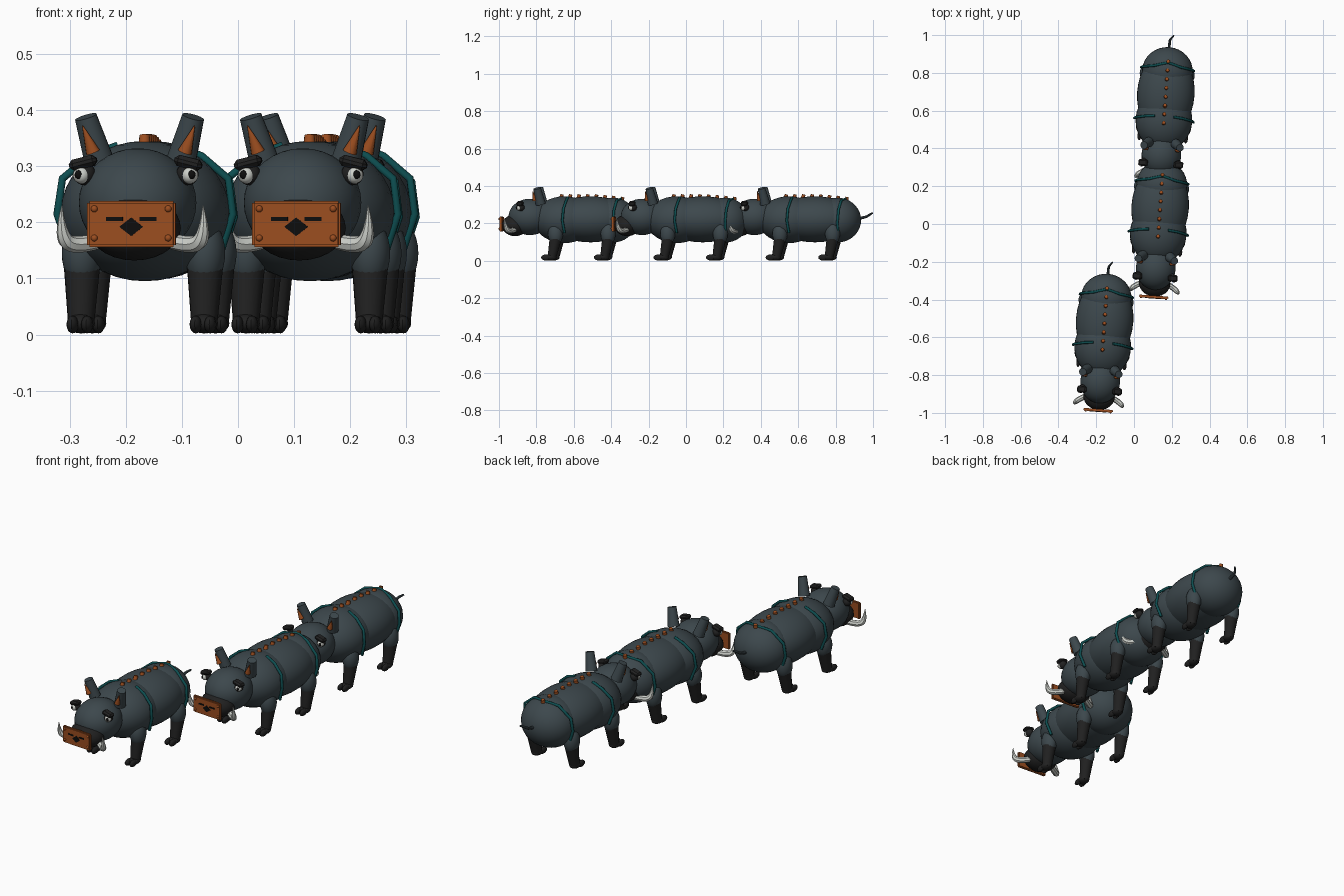
import bpy, bmesh
from math import pi, radians
from mathutils import Matrix, Vector

cube = bpy.data.objects.get("Cube")
if cube:
    bpy.data.objects.remove(cube)


def material(name, rgb):
    m = bpy.data.materials.new(name)
    m.use_nodes = True
    m.diffuse_color = (*rgb, 1)
    bsdf = m.node_tree.nodes["Principled BSDF"]
    bsdf.inputs["Base Color"].default_value = (*rgb, 1)
    bsdf.inputs["Roughness"].default_value = 0.8
    return m


HIDE = material("slate hide", (0.046, 0.064, 0.073))
DARK = material("charcoal", (0.015, 0.015, 0.015))
BLACK = material("black", (0.004, 0.004, 0.004))
COPPER = material("copper", (0.33, 0.075, 0.014))
TEAL = material("teal", (0.004, 0.075, 0.08))
IVORY = material("ivory", (0.62, 0.64, 0.6))
SIDES = (-1, 1)
parts = []


def ball(bm, c, r, n=24):
    m = Matrix.Translation(c) @ Matrix.Diagonal((*r, 1))
    bmesh.ops.create_uvsphere(bm, u_segments=n, v_segments=n // 2 + 2, radius=1, matrix=m)


def cone(bm, a, b, r1, r2, n=16):
    a, b = Vector(a), Vector(b)
    turn = (b - a).to_track_quat("Z", "Y").to_matrix().to_4x4()
    bmesh.ops.create_cone(bm, cap_ends=True, segments=n, radius1=r1, radius2=r2,
                          depth=(b - a).length, matrix=Matrix.Translation((a + b) / 2) @ turn)


def box(bm, c, size, roll=0):
    m = Matrix.Translation(c) @ Matrix.Rotation(roll, 4, "Y") @ Matrix.Diagonal((*size, 1))
    return bmesh.ops.create_cube(bm, size=1, matrix=m)["verts"]


def finish(name, mat, bm, smooth=True):
    mesh = bpy.data.meshes.new(name)
    bm.to_mesh(mesh)
    bm.free()
    add_part(name, mat, mesh, smooth)


def add_part(name, mat, mesh, smooth):
    mesh.materials.clear()
    mesh.materials.append(mat)
    ob = bpy.data.objects.new(name, mesh)
    bpy.context.collection.objects.link(ob)
    if smooth:
        bpy.ops.object.select_all(action="DESELECT")
        ob.select_set(True)
        bpy.context.view_layer.objects.active = ob
        bpy.ops.object.shade_smooth_by_angle(angle=radians(40))
    parts.append(ob)


def sweep(name, mat, paths, depth, kind="POLY", radii=None, smooth=True):
    cu = bpy.data.curves.new(name, "CURVE")
    cu.dimensions = "3D"
    cu.bevel_depth = depth
    cu.bevel_resolution = 2
    cu.use_fill_caps = True
    for path in paths:
        sp = cu.splines.new(kind)
        sp.points.add(len(path) - 1)
        for i, p in enumerate(path):
            sp.points[i].co = (*p, 1)
            sp.points[i].radius = radii[i] if radii else 1
        if kind == "NURBS":
            sp.use_endpoint_u = True
            sp.order_u = 3
    tmp = bpy.data.objects.new(name, cu)
    bpy.context.collection.objects.link(tmp)
    dg = bpy.context.evaluated_depsgraph_get()
    mesh = bpy.data.meshes.new_from_object(tmp.evaluated_get(dg))
    bpy.data.objects.remove(tmp)
    mesh.name = name
    add_part(name, mat, mesh, smooth)


def mirrored(path):
    return [[(s * x, y, z) for x, y, z in path] for s in SIDES]


# Body: barrel, shoulders, rump and head
for name, c, r in (("barrel", (0, 0.09, 0.222), (0.152, 0.23, 0.123)),
                   ("shoulders", (0, -0.05, 0.22), (0.15, 0.165, 0.125)),
                   ("rump", (0, 0.21, 0.218), (0.134, 0.127, 0.12)),
                   ("head", (0, -0.235, 0.235), (0.105, 0.115, 0.097))):
    bm = bmesh.new()
    ball(bm, c, r, 32)
    finish(name, HIDE, bm)

# Snout
bm = bmesh.new()
ball(bm, (0, -0.315, 0.19), (0.083, 0.07, 0.058))
finish("snout", DARK, bm)

# Legs: hide thighs, dark shanks with two toes
thigh, shank = bmesh.new(), bmesh.new()
for s in SIDES:
    for y in (-0.09, 0.192):
        x = s * 0.11
        ball(thigh, (x, y, 0.145), (0.036, 0.04, 0.06))
        cone(shank, (x, y - 0.02, 0.015), (x, y, 0.118), 0.023, 0.032)
        ball(shank, (x, y - 0.025, 0.02), (0.025, 0.032, 0.018), 16)
        for t in SIDES:
            ball(shank, (x + t * 0.013, y - 0.05, 0.018), (0.011, 0.026, 0.016), 12)
finish("thighs", HIDE, thigh)
finish("lower_legs", DARK, shank)

# Ears with copper linings
ear, lining = bmesh.new(), bmesh.new()
for s in SIDES:
    cone(ear, (s * 0.072, -0.172, 0.305), (s * 0.096, -0.19, 0.388), 0.027, 0.02)
    cone(lining, (s * 0.082, -0.203, 0.325), (s * 0.1, -0.212, 0.372), 0.013, 0.001, 10)
finish("ears", HIDE, ear)
finish("ear_linings", COPPER, lining)

# Eyes and brows
socket, white, pupil, brow = (bmesh.new() for _ in range(4))
for s in SIDES:
    ball(socket, (s * 0.092, -0.277, 0.286), (0.02, 0.02, 0.02), 16)
    ball(white, (s * 0.097, -0.287, 0.284), (0.015, 0.015, 0.015), 16)
    ball(pupil, (s * 0.101, -0.298, 0.285), (0.007, 0.006, 0.008), 12)
    v = box(brow, (s * 0.094, -0.282, 0.306), (0.05, 0.036, 0.02), s * 0.25)
    edges = list({e for w in v for e in w.link_edges})
    bmesh.ops.bevel(brow, geom=edges, offset=0.007, segments=1, affect="EDGES")
finish("eye_sockets", DARK, socket)
finish("eyes", IVORY, white)
finish("pupils", BLACK, pupil)
finish("brows", DARK, brow, False)

# Tusks
sweep("tusks", IVORY, mirrored([(0.06, -0.31, 0.168), (0.105, -0.335, 0.155),
                                (0.13, -0.358, 0.175), (0.126, -0.362, 0.23)]),
      0.014, "NURBS", (1, 1.1, 0.9, 0.05))

# Copper nose plate with corner rivets
bm = bmesh.new()
box(bm, (0, -0.387, 0.197), (0.158, 0.014, 0.082))
bmesh.ops.bevel(bm, geom=bm.edges[:], offset=0.004, segments=2, affect="EDGES")
for s in SIDES:
    for z in (0.172, 0.224):
        ball(bm, (s * 0.066, -0.394, z), (0.006, 0.005, 0.006), 12)
finish("nose_plate", COPPER, bm)

# Slots and diamond on the plate
bm = bmesh.new()
for s in SIDES:
    box(bm, (s * 0.03, -0.3945, 0.206), (0.03, 0.003, 0.007))
gem = box(bm, (0, -0.3945, 0.192), (0.03, 0.003, 0.03), pi / 4)
bmesh.ops.scale(bm, vec=(1, 1, 0.78), verts=gem, space=Matrix.Translation((0, 0, -0.192)))
finish("plate_markings", BLACK, bm, False)

# Row of studs along the spine
bm = bmesh.new()
for i in range(8):
    y = -0.07 + i * 0.0465
    z = 0.342 - 0.25 * max(0, y - 0.12) ** 2 - 0.06 * max(0, y - 0.1)
    cone(bm, (0, y, z - 0.015), (0, y + 0.007, z + 0.013), 0.012, 0.009, 12)
finish("spine_studs", COPPER, bm)

# Harness straps
front = [(0.05, -0.03, 0.337), (0.1, -0.035, 0.318), (0.148, -0.045, 0.278),
         (0.157, -0.05, 0.215), (0.135, -0.04, 0.15)]
rear = [(0, 0.255, 0.332), (0.07, 0.235, 0.322), (0.132, 0.225, 0.272),
        (0.14, 0.22, 0.21), (0.12, 0.22, 0.15)]
sweep("front_straps", TEAL, mirrored(front), 0.007, smooth=False)
sweep("rear_straps", TEAL, mirrored(rear), 0.007, smooth=False)

# Tail
sweep("tail", HIDE, [[(0, 0.31, 0.225), (0, 0.36, 0.232), (0.002, 0.38, 0.245),
                      (0.02, 0.4, 0.256)]], 0.007, "NURBS", (1.2, 1, 0.9, 0.6))

# Herd: the first animal is moved into place, the others are linked copies
places = [(-0.162, -0.6), (0.132, 0), (0.162, 0.6)]
for i, (x, y) in enumerate(places):
    pose = Matrix.Translation((x, y, 0)) @ Matrix.Rotation(-0.072, 4, "Z")
    for part in parts:
        ob = part
        if i:
            ob = part.copy()
            ob.name = f"{part.name}_{i + 1}"
            bpy.context.collection.objects.link(ob)
        ob.matrix_world = pose
